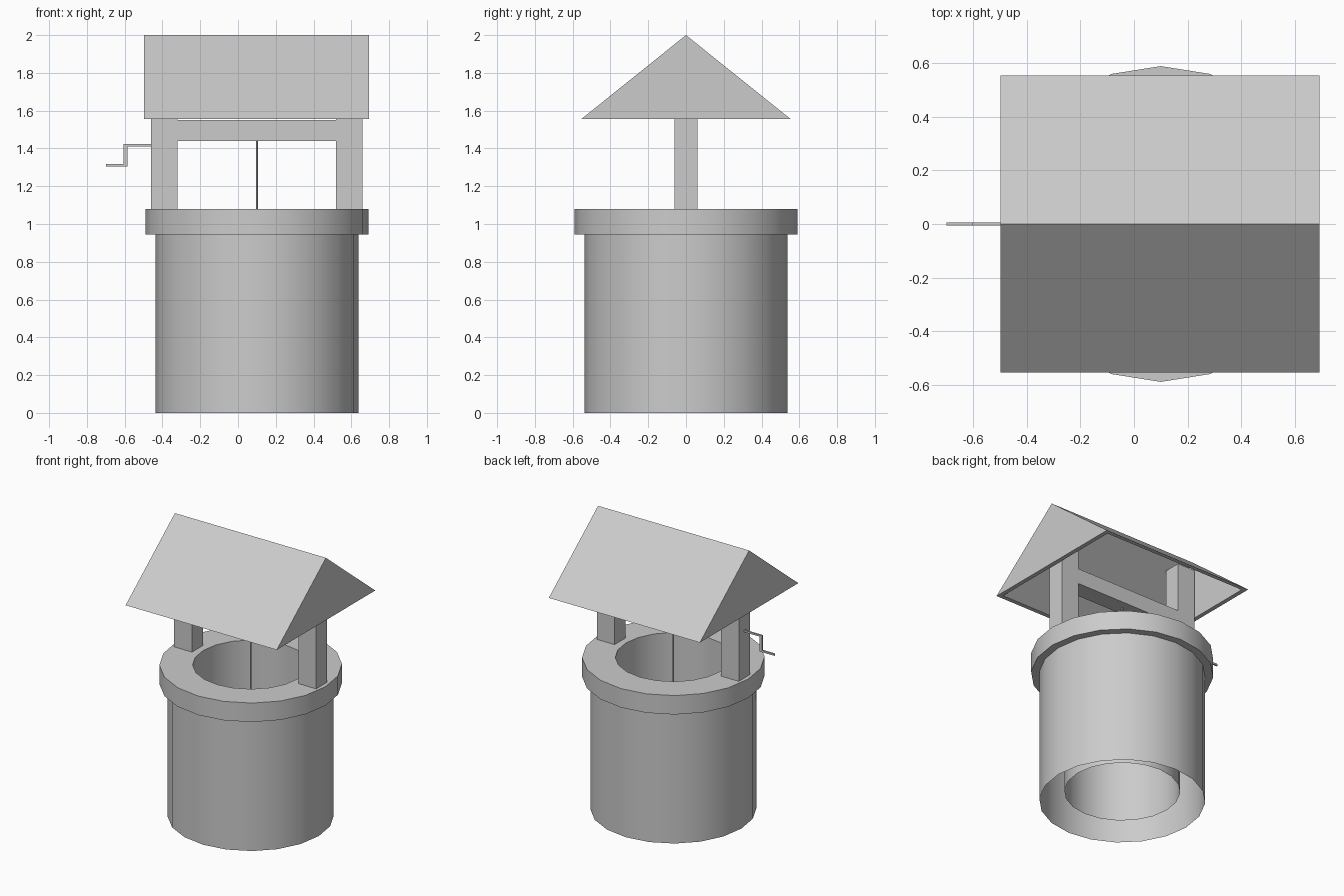
import bpy, bmesh, math
from mathutils import Vector

if "Cube" in bpy.data.objects:
    bpy.data.objects.remove(bpy.data.objects["Cube"])

CX = 0.1  # well axis; the crank sticks out to the left


def finish(name, bm):
    bmesh.ops.recalc_face_normals(bm, faces=bm.faces)
    me = bpy.data.meshes.new(name)
    bm.to_mesh(me)
    bm.free()
    ob = bpy.data.objects.new(name, me)
    bpy.context.collection.objects.link(ob)
    return ob


def box(name, lo, hi):
    bm = bmesh.new()
    bmesh.ops.create_cube(bm, size=1)
    lo, hi = Vector(lo), Vector(hi)
    for v in bm.verts:
        v.co = [(a + b) / 2 + c * (b - a) for a, b, c in zip(lo, hi, v.co)]
    return finish(name, bm)


# Well wall: outer shell, overhanging rim and inner shaft, open underneath
profile = [(0.537, 0), (0.537, 0.945), (0.59, 0.945),
           (0.59, 1.08), (0.375, 1.08), (0.375, 0.07)]
bm = bmesh.new()
vs = [bm.verts.new((CX + r, 0, z)) for r, z in profile]
es = [bm.edges.new(p) for p in zip(vs, vs[1:])]
bmesh.ops.spin(bm, geom=vs + es, cent=(CX, 0, 0), axis=(0, 0, 1),
               angle=2 * math.pi, steps=20)
bmesh.ops.remove_doubles(bm, verts=bm.verts, dist=1e-4)
well = finish("well_wall", bm)
bpy.context.view_layer.objects.active = well
well.select_set(True)
bpy.ops.object.shade_smooth_by_angle(angle=math.radians(30))

# Posts reaching up into the roof, and the cross beam between them
for side, x in (("left", -0.46), ("right", 0.52)):
    box(side + "_post", (x, -0.062, 1.08), (x + 0.14, 0.062, 1.9))
box("cross_beam", (-0.32, -0.062, 1.44), (0.52, 0.062, 1.55))

# Rope hanging from the beam into the shaft
bm = bmesh.new()
bmesh.ops.create_cone(bm, segments=8, radius1=0.006, radius2=0.006,
                      depth=0.9, cap_ends=True)
bmesh.ops.translate(bm, verts=bm.verts, vec=(CX, 0, 0.99))
finish("rope", bm)

# Crank handle
box("crank_axle", (-0.605, -0.006, 1.411), (-0.46, 0.006, 1.423))
box("crank_arm", (-0.605, -0.006, 1.305), (-0.586, 0.006, 1.423))
box("crank_grip", (-0.7, -0.006, 1.305), (-0.586, 0.006, 1.317))

# Roof: hollow gabled prism with a flat rim around the bottom
bm = bmesh.new()
shells = []
for inset, ridge in ((0, 2.0), (0.03, 1.965)):
    x0, x1, y, z = -0.498 + inset, 0.694 - inset, 0.555 - inset, 1.555
    a, b, c, d, e, f = [bm.verts.new(p) for p in (
        (x0, -y, z), (x1, -y, z), (x1, y, z), (x0, y, z),
        (x0, 0, ridge), (x1, 0, ridge))]
    for face in ((a, b, f, e), (c, d, e, f), (b, c, f), (d, a, e)):
        bm.faces.new(face)
    shells.append((a, b, c, d))
outer, inner = shells
for i in range(4):
    j = (i + 1) % 4
    bm.faces.new((outer[j], outer[i], inner[i], inner[j]))
finish("roof", bm)
